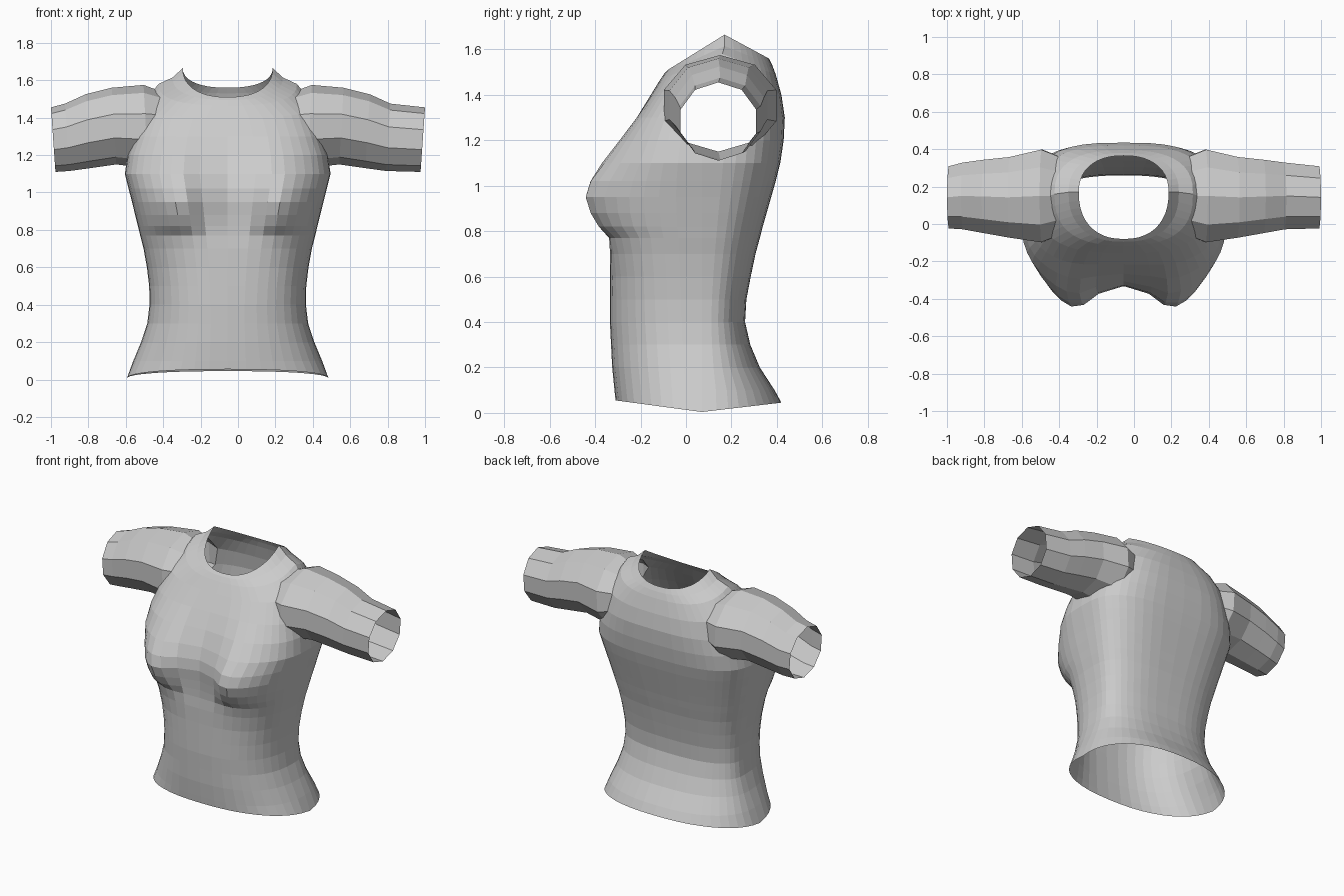
import bpy, bmesh, math
from mathutils import Vector

if "Cube" in bpy.data.objects:
    bpy.data.objects.remove(bpy.data.objects["Cube"])

CX = -0.055      # body centre line
COLS = 44

def spow(v, e):
    return math.copysign(abs(v) ** e, v)

def loft(name, rings):
    """Closed solid lofted through rings; ends are fans around a centre point."""
    bm = bmesh.new()
    rows = [[bm.verts.new(p) for p in r] for r in rings]
    n = len(rows[0])
    for a, b in zip(rows, rows[1:]):
        for i in range(n):
            j = (i + 1) % n
            bm.faces.new((a[i], a[j], b[j], b[i]))
    centres = []
    for row in (rows[0], rows[-1]):
        c = sum((v.co for v in row), Vector()) / n
        centres.append(c)
        cv = bm.verts.new(c)
        for i in range(n):
            bm.faces.new((row[i], row[(i + 1) % n], cv))
    bmesh.ops.recalc_face_normals(bm, faces=bm.faces)
    me = bpy.data.meshes.new(name)
    bm.to_mesh(me)
    bm.free()
    ob = bpy.data.objects.new(name, me)
    bpy.context.collection.objects.link(ob)
    return ob, centres

def body_ring(w, yf, yb, mid, zf, zs, zb, n, bump=0):
    """Superellipse section with separate front, side and back heights."""
    pts = []
    for i in range(COLS):
        t = 2 * math.pi * i / COLS
        c, s = math.cos(t), math.sin(t)
        d = w * spow(c, 2 / n)
        k = spow(s, 2 / n)
        y = mid + k * ((yb - mid) if s > 0 else (mid - yf))
        z = zs + abs(k) * ((zb if s > 0 else zf) - zs)
        if s < 0:
            off = abs(d) - 0.27
            y -= bump * math.exp(-(off / (0.2 if off > 0 else 0.13)) ** 2) * min(1, -s * 2)
        pts.append((CX + d, y, z))
    return pts

# Torso: z, half width, front y, back y, bust
lower = [
    (0.10, 0.505, -0.315, 0.39, 0), (0.20, 0.463, -0.325, 0.325, 0),
    (0.30, 0.43, -0.33, 0.283, 0), (0.40, 0.418, -0.335, 0.26, 0),
    (0.50, 0.42, -0.335, 0.266, 0), (0.60, 0.432, -0.335, 0.285, 0),
    (0.70, 0.45, -0.335, 0.306, 0.01), (0.77, 0.468, -0.33, 0.325, 0.03),
    (0.82, 0.48, -0.325, 0.338, 0.085), (0.88, 0.495, -0.325, 0.355, 0.12),
    (0.95, 0.512, -0.33, 0.375, 0.137), (1.02, 0.53, -0.325, 0.395, 0.12),
    (1.10, 0.55, -0.305, 0.415, 0.08), (1.20, 0.535, -0.265, 0.43, 0.04),
    (1.30, 0.50, -0.215, 0.435, 0.01),
]
rings = [body_ring(0.54, -0.31, 0.42, 0.07, 0.055, 0.004, 0.045, 2.3)]
for z, w, yf, yb, b in lower:
    rings.append(body_ring(w, yf, yb, 0.07, z, z, z, 2.3 + 0.7 * min(1, z / 1.1), b))
# Shoulders up to the neckline
rings += [
    body_ring(0.46, -0.155, 0.42, 0.13, 1.40, 1.47, 1.40, 2.8),
    body_ring(0.37, -0.115, 0.395, 0.16, 1.465, 1.58, 1.49, 2.6),
    body_ring(0.295, -0.095, 0.38, 0.17, 1.495, 1.615, 1.53, 2.4),
    body_ring(0.24, -0.08, 0.365, 0.17, 1.51, 1.665, 1.56, 2.3),
]
shirt, openings = loft("shirt", rings)

# Sleeves: distance from body centre, y range, z range
sections = [
    (0.30, -0.04, 0.34, 1.20, 1.52), (0.45, -0.10, 0.40, 1.13, 1.575),
    (0.62, -0.075, 0.36, 1.15, 1.56), (0.76, -0.05, 0.345, 1.13, 1.525),
    (0.87, -0.03, 0.33, 1.115, 1.475), (None, -0.025, 0.31, 1.11, 1.455),
]
sleeves = []
for side, label in ((1, "left"), (-1, "right")):
    tube = []
    for d, y0, y1, z0, z1 in sections:
        ring = []
        for i in range(10):
            t = 2 * math.pi * (i + 0.5) / 10
            x = side if d is None else CX + side * d
            x -= side * 0.012 * (1 - math.sin(t))
            ring.append((x, (y0 + y1) / 2 + (y1 - y0) / 1.92 * math.cos(t),
                         (z0 + z1) / 2 + (z1 - z0) / 2 * math.sin(t)))
        tube.append(ring)
    ob, cs = loft(label + "_sleeve", tube)
    openings.append(cs[1])
    sleeves.append(ob)

# Merge the sleeves into the torso
bpy.context.view_layer.objects.active = shirt
for ob in sleeves:
    m = shirt.modifiers.new("join", 'BOOLEAN')
    m.operation = 'UNION'
    m.solver = 'EXACT'
    m.object = ob
    bpy.ops.object.modifier_apply(modifier=m.name)
for ob in sleeves:
    bpy.data.objects.remove(ob, do_unlink=True)

# Open the hem, neck and cuffs by removing the cap centres
bm = bmesh.new()
bm.from_mesh(shirt.data)
caps = [v for v in bm.verts if any((v.co - c).length < 1e-3 for c in openings)]
bmesh.ops.delete(bm, geom=caps, context='VERTS')
bm.to_mesh(shirt.data)
bm.free()
